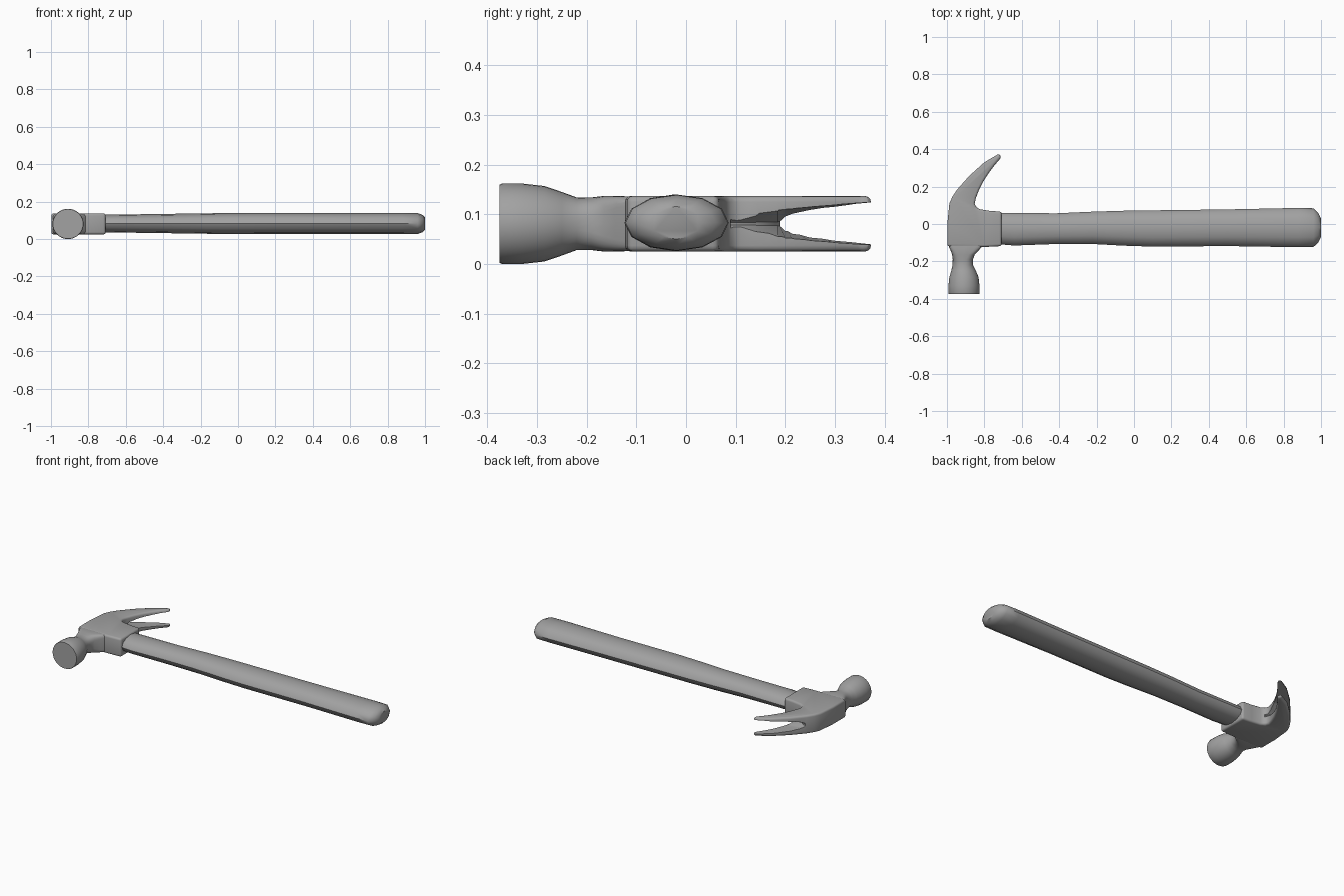
import bpy
import bmesh
from math import cos, sin, pi, radians, copysign

cube = bpy.data.objects.get("Cube")
if cube:
    bpy.data.objects.remove(cube, do_unlink=True)

MID = 0.081  # height of the tool's centre plane

grey = bpy.data.materials.new("steel grey")
grey.use_nodes = True
colour = (0.36, 0.36, 0.36, 1)
grey.diffuse_color = colour
grey.node_tree.nodes["Principled BSDF"].inputs["Base Color"].default_value = colour


def make(name, bm):
    bmesh.ops.recalc_face_normals(bm, faces=bm.faces)
    mesh = bpy.data.meshes.new(name)
    bm.to_mesh(mesh)
    bm.free()
    mesh.materials.append(grey)
    ob = bpy.data.objects.new(name, mesh)
    bpy.context.collection.objects.link(ob)
    return ob


def loft(name, rings):
    """Skin a list of equal-length point rings and cap both ends."""
    bm = bmesh.new()
    loops = [[bm.verts.new(p) for p in ring] for ring in rings]
    n = len(loops[0])
    for a, b in zip(loops, loops[1:]):
        for i in range(n):
            j = (i + 1) % n
            bm.faces.new((a[i], a[j], b[j], b[i]))
    bm.faces.new(loops[0])
    bm.faces.new(loops[-1])
    return make(name, bm)


def oval(sides, ru, rv, power=2):
    """Superellipse points; a higher power gives a squarer shape."""
    pts = []
    for i in range(sides):
        c, s = cos(2 * pi * i / sides), sin(2 * pi * i / sides)
        pts.append((ru * copysign(abs(c) ** (2 / power), c),
                    rv * copysign(abs(s) ** (2 / power), s)))
    return pts


def smooth(ob, angle):
    bpy.ops.object.select_all(action="DESELECT")
    ob.select_set(True)
    bpy.context.view_layer.objects.active = ob
    bpy.ops.object.shade_smooth_by_angle(angle=radians(angle))


# Handle: x, low y, high y, half height
stations = [
    (-0.76, -0.10, 0.055, 0.047), (-0.70, -0.11, 0.06, 0.047),
    (-0.64, -0.115, 0.06, 0.048), (-0.42, -0.107, 0.057, 0.051),
    (-0.22, -0.107, 0.066, 0.054), (-0.05, -0.116, 0.071, 0.056),
    (0.1, -0.121, 0.073, 0.057), (0.5, -0.118, 0.078, 0.057),
    (0.88, -0.124, 0.086, 0.057), (0.96, -0.122, 0.084, 0.056),
    (0.985, -0.10, 0.06, 0.047), (1.0, -0.07, 0.03, 0.033),
]
rings = [[(x, (lo + hi) / 2 + u, MID + 0.002 + v)
          for u, v in oval(12, (hi - lo) / 2, h)] for x, lo, hi, h in stations]
smooth(loft("handle", rings), 40)

# Striking poll: y, centre x, half width, half height, squareness
stations = [
    (-0.375, -0.909, 0.081, 0.079, 2), (-0.37, -0.909, 0.083, 0.081, 2),
    (-0.33, -0.909, 0.083, 0.081, 2), (-0.285, -0.909, 0.078, 0.076, 2),
    (-0.25, -0.911, 0.066, 0.064, 2), (-0.22, -0.915, 0.055, 0.053, 2.2),
    (-0.19, -0.915, 0.054, 0.053, 2.8), (-0.165, -0.912, 0.06, 0.056, 4),
    (-0.14, -0.905, 0.076, 0.056, 6), (-0.115, -0.9, 0.092, 0.055, 8),
    (-0.08, -0.9, 0.09, 0.05, 8),
]
rings = [[(cx + u, y, MID + v) for u, v in oval(32, rx, rz, p)]
         for y, cx, rx, rz, p in stations]
smooth(loft("striking_poll", rings), 40)

# Head body with claw and handle socket: plan outline
outer = [(-0.998, -0.12), (-0.998, 0), (-0.987, 0.11), (-0.97, 0.148),
         (-0.944, 0.186), (-0.88, 0.258), (-0.8, 0.33), (-0.72, 0.377)]
inner = [(-0.71, 0.355), (-0.745, 0.315), (-0.775, 0.275), (-0.804, 0.23),
         (-0.828, 0.184), (-0.845, 0.14), (-0.852, 0.11), (-0.845, 0.09),
         (-0.825, 0.079), (-0.77, 0.07)]
socket = [(-0.708, 0.066), (-0.708, -0.118), (-0.8, -0.123)]

bm = bmesh.new()
base = bm.faces.new([bm.verts.new((x, y, MID - 0.056)) for x, y in outer + inner + socket])
top = bmesh.ops.extrude_face_region(bm, geom=[base])["geom"]
for v in top:
    if isinstance(v, bmesh.types.BMVert):
        v.co.z = MID + 0.056
body = make("head_and_claw", bm)
bevel = body.modifiers.new("soft edges", "BEVEL")
bevel.width = 0.013
bevel.segments = 3
bevel.limit_method = "ANGLE"
bevel.angle_limit = radians(40)

# Claw slot cutter: y, inner x, bottom x, half width inside, half width outside
stations = [
    (0.09, -0.83, -0.853, 0.015, 0.002), (0.14, -0.825, -0.872, 0.025, 0.003),
    (0.185, -0.81, -0.92, 0.03, 0.004), (0.2, -0.8, -1.0, 0.031, 0.006),
    (0.215, -0.79, -1.0, 0.032, 0.013), (0.25, -0.77, -1.0, 0.035, 0.021),
    (0.3, -0.73, -0.95, 0.039, 0.029), (0.4, -0.65, -0.85, 0.046, 0.042),
]
rings = [[(xi, y, MID - wi), (xi, y, MID + wi), (xo, y, MID + wo), (xo, y, MID - wo)]
         for y, xi, xo, wi, wo in stations]
cutter = loft("claw_slot_cutter", rings)
cutter.hide_render = True
cut = body.modifiers.new("claw slot", "BOOLEAN")
cut.operation = "DIFFERENCE"
cut.solver = "EXACT"
cut.object = cutter

# Bake the cut, then drop the cutter
bpy.context.view_layer.update()
graph = bpy.context.evaluated_depsgraph_get()
baked = bpy.data.meshes.new_from_object(body.evaluated_get(graph))
body.modifiers.clear()
body.data = baked
bpy.data.objects.remove(cutter, do_unlink=True)
smooth(body, 35)
